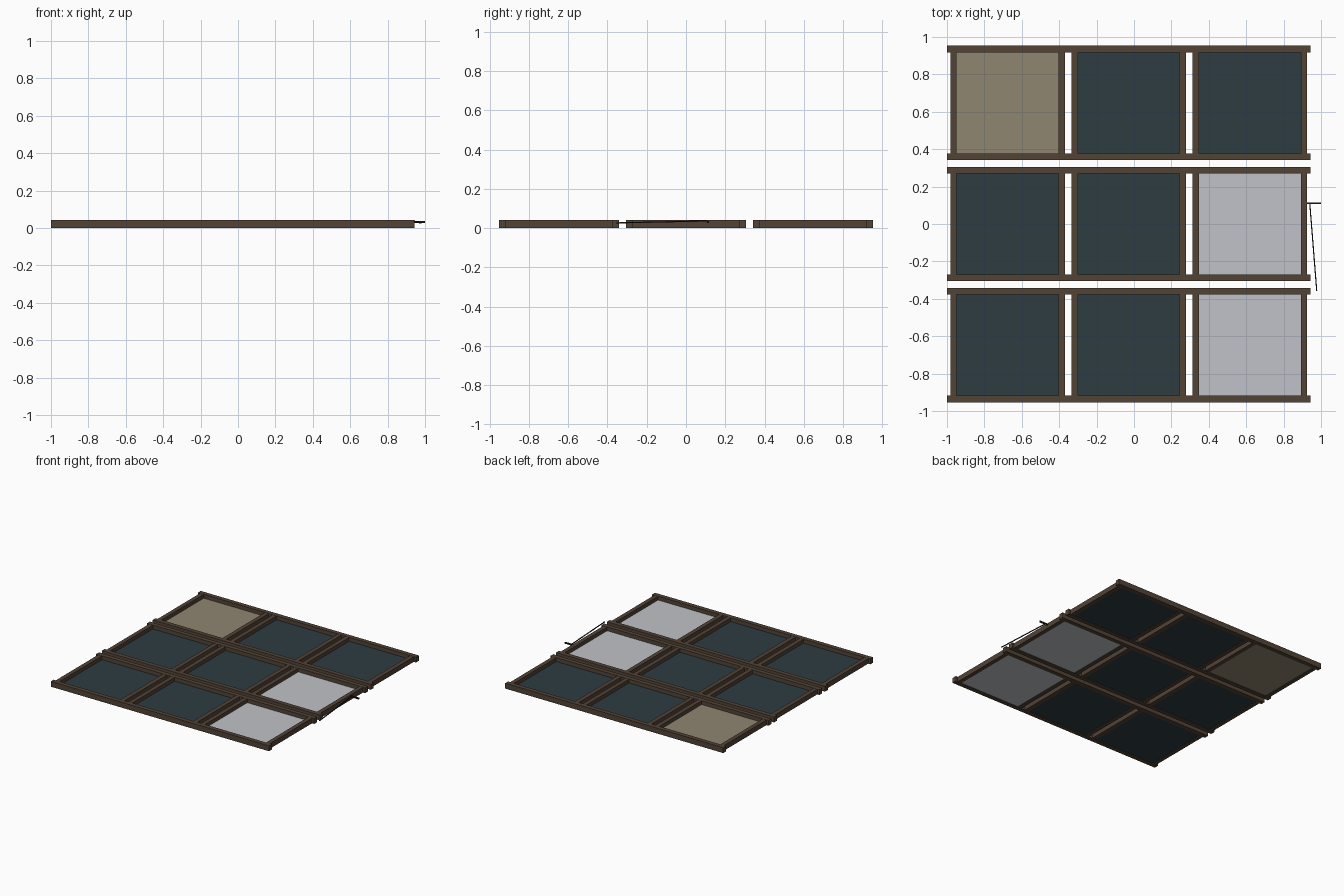
import bpy
from mathutils import Vector

if "Cube" in bpy.data.objects:
    bpy.data.objects.remove(bpy.data.objects["Cube"])


def mat(name, rgb):
    m = bpy.data.materials.new(name)
    lin = [((c / 255 + 0.055) / 1.055) ** 2.4 for c in rgb]
    m.diffuse_color = (*lin, 1)
    m.use_nodes = True
    m.node_tree.nodes["Principled BSDF"].inputs["Base Color"].default_value = m.diffuse_color
    return m


WOOD = mat("brown wood", (82, 67, 54))
DARK = mat("dark glass", (46, 60, 66))
TAN = mat("tan paper pane", (143, 134, 113))
GREY = mat("pale grey pane", (192, 194, 200))
IRON = mat("black iron", (34, 30, 28))


def box(name, lo, hi, m):
    """Axis-aligned box between two corners."""
    lo, hi = Vector(lo), Vector(hi)
    bpy.ops.mesh.primitive_cube_add(size=1, location=(lo + hi) / 2)
    o = bpy.context.object
    o.name = name
    o.scale = hi - lo
    o.data.materials.append(m)
    return o


def bar(name, a, b, width, m):
    """Thin square rod from a to b."""
    a, b = Vector(a), Vector(b)
    bpy.ops.mesh.primitive_cube_add(size=1, location=(a + b) / 2)
    o = bpy.context.object
    o.name = name
    o.scale = (width, width, (b - a).length)
    o.rotation_mode = 'QUATERNION'
    o.rotation_quaternion = (b - a).to_track_quat('Z', 'Y')
    o.data.materials.append(m)
    return o


PITCH, HALF, W, H = 0.648, 0.306, 0.034, 0.043
special = {(0, 2): TAN, (2, 1): GREY, (2, 0): GREY}

for row in range(3):
    for col in range(3):
        cx = -0.676 + col * PITCH
        cy = (row - 1) * PITCH
        tag = f"_{row}_{col}"
        # rails with small horns past the stiles
        for s, n in ((-1, "bottom_rail"), (1, "top_rail")):
            y0, y1 = sorted((cy + s * HALF, cy + s * (HALF - W - 0.002)))
            box(n + tag, (cx - PITCH / 2, y0, 0), (cx + PITCH / 2, y1, H), WOOD)
        # stiles between the rails
        for s, n in ((-1, "left_stile"), (1, "right_stile")):
            x0, x1 = sorted((cx + s * HALF, cx + s * (HALF - W)))
            box(n + tag, (x0, cy - HALF + W, 0.001), (x1, cy + HALF - W, H - 0.001), WOOD)
        # pane set near the lower face
        g = HALF - W + 0.002
        box("pane" + tag, (cx - g, cy - g, 0.004), (cx + g, cy + g, 0.012),
            special.get((col, row), DARK))

# window latch and stay on the right edge of the middle row
box("latch_handle", (0.918, 0.106, 0.027), (1.0, 0.116, 0.038), IRON)
bar("stay_rod", (0.94, 0.108, 0.037), (0.977, -0.357, 0.027), 0.006, IRON)
